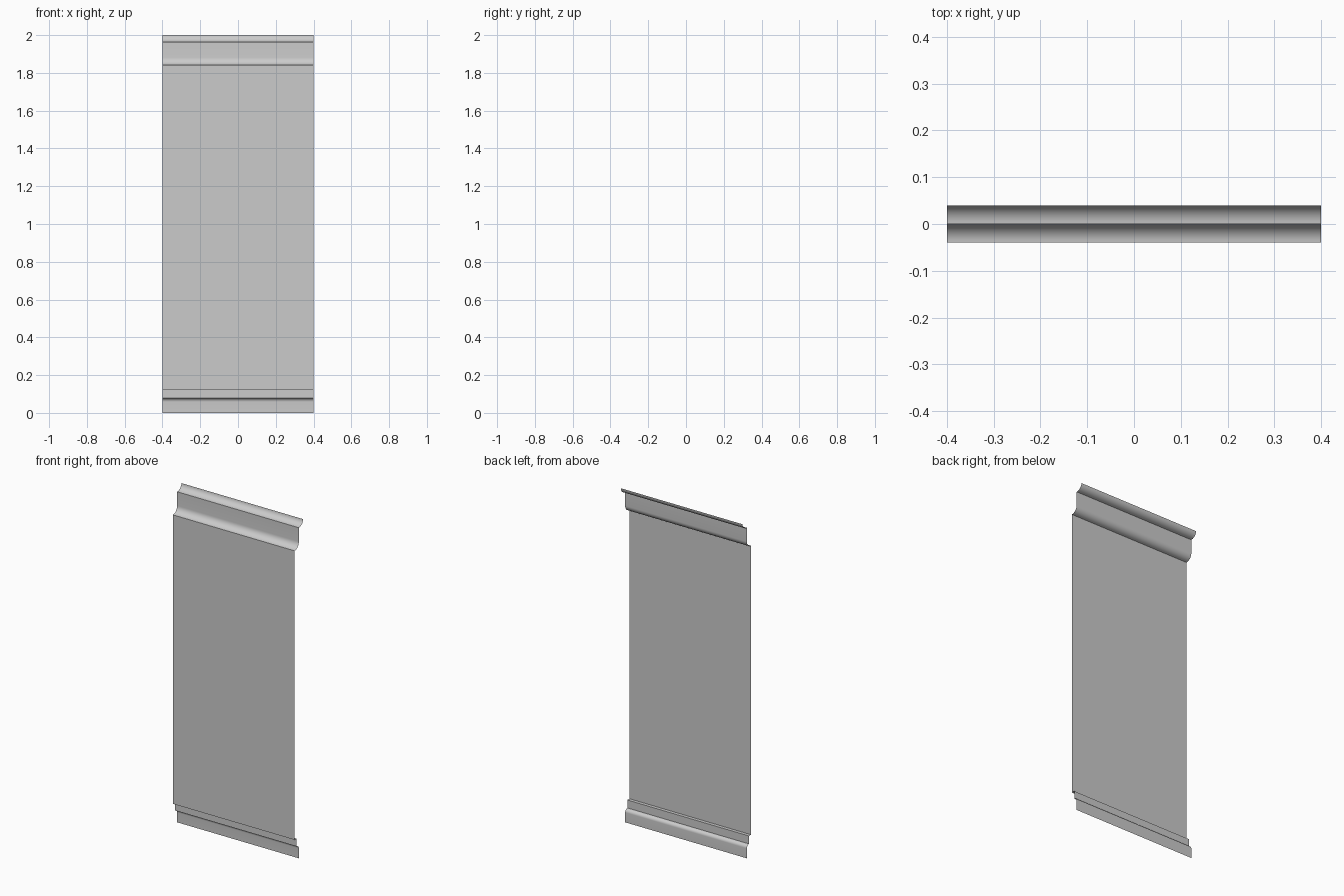
import bpy, bmesh, math

if "Cube" in bpy.data.objects:
    bpy.data.objects.remove(bpy.data.objects["Cube"])

HALF_WIDTH = 0.4


def arc(cy, cz, ry, rz, start, end, steps=10):
    """Quarter-ellipse points (y, z) between two angles in degrees."""
    pts = []
    for i in range(steps + 1):
        a = math.radians(start + (end - start) * i / steps)
        pts.append((cy + ry * math.cos(a), cz + rz * math.sin(a)))
    return pts


def sheet(name, profile):
    """Sweep an open (y, z) profile, listed bottom to top, along x."""
    bm = bmesh.new()
    rows = [[bm.verts.new((x, y, z)) for x in (-HALF_WIDTH, HALF_WIDTH)]
            for y, z in profile]
    for a, b in zip(rows, rows[1:]):
        bm.faces.new((a[0], a[1], b[1], b[0]))
    mesh = bpy.data.meshes.new(name)
    bm.to_mesh(mesh)
    bm.free()
    obj = bpy.data.objects.new(name, mesh)
    bpy.context.collection.objects.link(obj)
    bpy.ops.object.select_all(action='DESELECT')
    obj.select_set(True)
    bpy.context.view_layer.objects.active = obj
    bpy.ops.object.shade_smooth_by_angle(angle=math.radians(30))
    return obj


# Recessed foot, small cove, stepped band and flat ledge
sheet("skirting",
      [(0, 0)] + arc(-0.02, 0.058, 0.02, 0.02, 0, 90)
      + [(-0.02, 0.125), (-0.04, 0.125)])

# Flat main panel
sheet("wall_panel", [(-0.04, 0.125), (-0.04, 1.842)])

# Two coves stepping back towards the top, with a flat band between
sheet("top_moulding",
      arc(-0.04, 1.882, 0.04, 0.04, -90, 0)
      + arc(0, 2.0, 0.04, 0.036, -90, 0))
